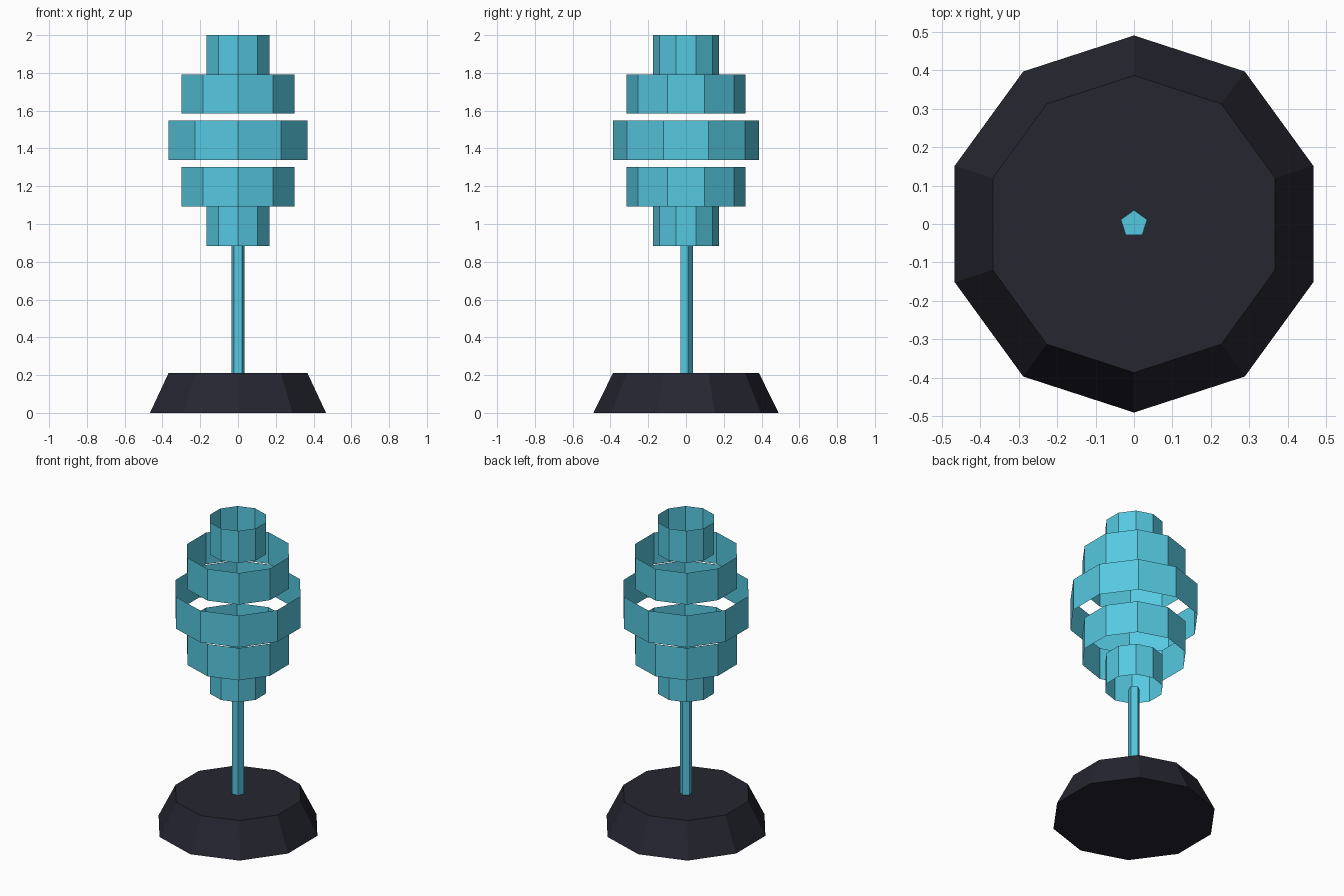
import bpy
import bmesh
from math import pi
from mathutils import Matrix

cube = bpy.data.objects.get("Cube")
if cube:
    bpy.data.objects.remove(cube)


def make_material(name, rgb):
    mat = bpy.data.materials.new(name)
    mat.use_nodes = True
    color = (*rgb, 1.0)
    mat.diffuse_color = color
    bsdf = next(n for n in mat.node_tree.nodes if n.type == 'BSDF_PRINCIPLED')
    bsdf.inputs["Base Color"].default_value = color
    return mat


def prism(name, sides, r_low, r_high, z_low, z_high, mat, capped=True):
    """Flat-sided prism or open band with one corner pointing to +y."""
    bm = bmesh.new()
    bmesh.ops.create_cone(bm, segments=sides, radius1=r_low, radius2=r_high,
                          depth=z_high - z_low, cap_ends=capped)
    # Turn the first corner to the back
    corner = max(bm.verts, key=lambda v: (round(v.co.y, 4), v.co.x))
    angle = pi / 2 - corner.co.to_2d().angle_signed((1, 0))
    bmesh.ops.rotate(bm, verts=bm.verts, matrix=Matrix.Rotation(angle, 3, 'Z'))
    bmesh.ops.translate(bm, verts=bm.verts, vec=(0, 0, (z_low + z_high) / 2))
    mesh = bpy.data.meshes.new(name)
    bm.to_mesh(mesh)
    bm.free()
    mesh.materials.append(mat)
    obj = bpy.data.objects.new(name, mesh)
    bpy.context.scene.collection.objects.link(obj)
    return obj


dark = make_material("dark_slate", (0.019, 0.019, 0.031))
cyan = make_material("light_cyan", (0.093, 0.578, 0.745))

# Tapered base and thin pole
prism("base", 10, 0.49, 0.386, 0, 0.212, dark)
prism("pole", 5, 0.036, 0.036, 0.212, 0.885, cyan)

# Open bands, from the lowest to the highest
bands = [
    ("lowest_band", 0.174, 0.884, 1.092),
    ("lower_band", 0.314, 1.092, 1.302),
    ("middle_band", 0.386, 1.340, 1.547),
    ("upper_band", 0.314, 1.585, 1.791),
    ("top_band", 0.174, 1.791, 2.0),
]
for name, radius, low, high in bands:
    prism(name, 10, radius, radius, low, high, cyan, capped=False)
